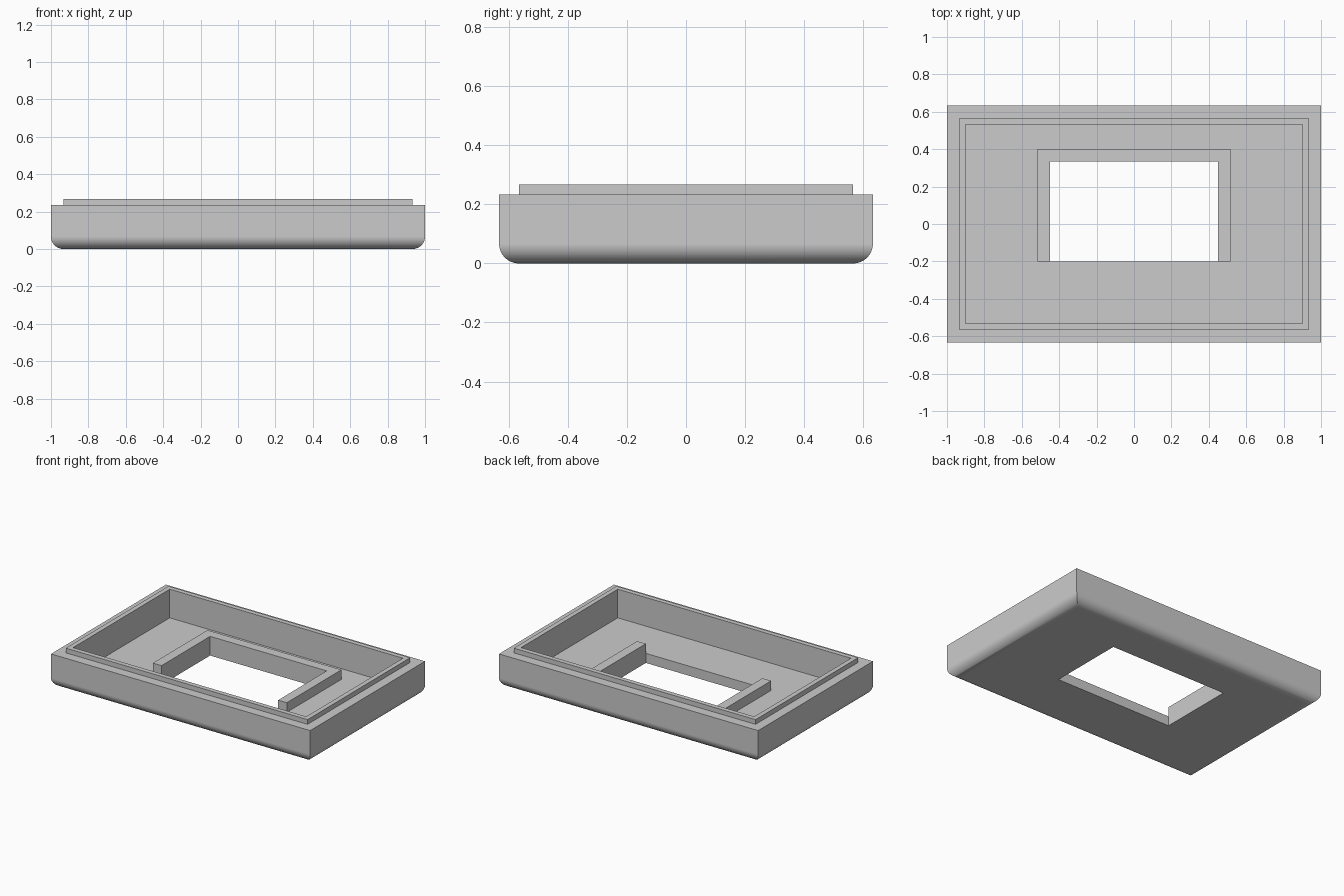
import bpy, bmesh, math

cube = bpy.data.objects.get("Cube")
if cube:
    bpy.data.objects.remove(cube, do_unlink=True)

HALF_X, HALF_Y = 1.0, 0.633
WALL_TOP, LIP_TOP = 0.234, 0.267
T = 0.067                      # floor thickness, edge radius and collar width
HOLE = (-0.45, 0.45, -0.2, 0.335)

grey = bpy.data.materials.new("light_grey")
grey.use_nodes = True
colour = (0.6, 0.6, 0.6, 1)
grey.diffuse_color = colour
grey.node_tree.nodes["Principled BSDF"].inputs["Base Color"].default_value = colour


def make_object(name, bm):
    bmesh.ops.recalc_face_normals(bm, faces=bm.faces)
    mesh = bpy.data.meshes.new(name)
    bm.to_mesh(mesh)
    bm.free()
    mesh.materials.append(grey)
    obj = bpy.data.objects.new(name, mesh)
    bpy.context.collection.objects.link(obj)
    return obj


def rect(x0, x1, y0, y1, z):
    return [(x0, y0, z), (x1, y0, z), (x1, y1, z), (x0, y1, z)]


def inset(d, z):
    return rect(d - HALF_X, HALF_X - d, d - HALF_Y, HALF_Y - d, z)


# Tray: closed loop of rectangular rings, from the hole round the outside and back
STEPS = 16
rings = [rect(*HOLE, 0)]
for i in range(STEPS + 1):
    a = math.pi / 2 * i / STEPS
    rings.append(inset(T * (1 - math.sin(a)), T * (1 - math.cos(a))))
rings += [inset(0, WALL_TOP), inset(T, WALL_TOP), inset(T, LIP_TOP),
          inset(0.1, LIP_TOP), inset(0.1, T), rect(*HOLE, T)]

bm = bmesh.new()
loops = [[bm.verts.new(p) for p in ring] for ring in rings]
for a, b in zip(loops, loops[1:] + loops[:1]):
    for i in range(4):
        j = (i + 1) % 4
        bm.faces.new((a[i], a[j], b[j], b[i]))
tray = make_object("tray", bm)

bpy.ops.object.select_all(action='DESELECT')
tray.select_set(True)
bpy.context.view_layer.objects.active = tray
bpy.ops.object.shade_smooth_by_angle(angle=math.radians(30))
weighted = tray.modifiers.new("flat_panels", 'WEIGHTED_NORMAL')
weighted.keep_sharp = True

# Collar: raised U-shaped rim around the hole, open at the front
x0, x1, y0, y1 = HOLE
outline = [(x0 - T, y0), (x0, y0), (x0, y1), (x1, y1), (x1, y0),
           (x1 + T, y0), (x1 + T, y1 + T), (x0 - T, y1 + T)]
bm = bmesh.new()
base = bm.faces.new([bm.verts.new((x, y, T)) for x, y in outline])
top = bmesh.ops.extrude_face_region(bm, geom=[base], use_keep_orig=True)
bmesh.ops.translate(bm, vec=(0, 0, T),
                    verts=[v for v in top["geom"] if isinstance(v, bmesh.types.BMVert)])
make_object("hole_collar", bm)
